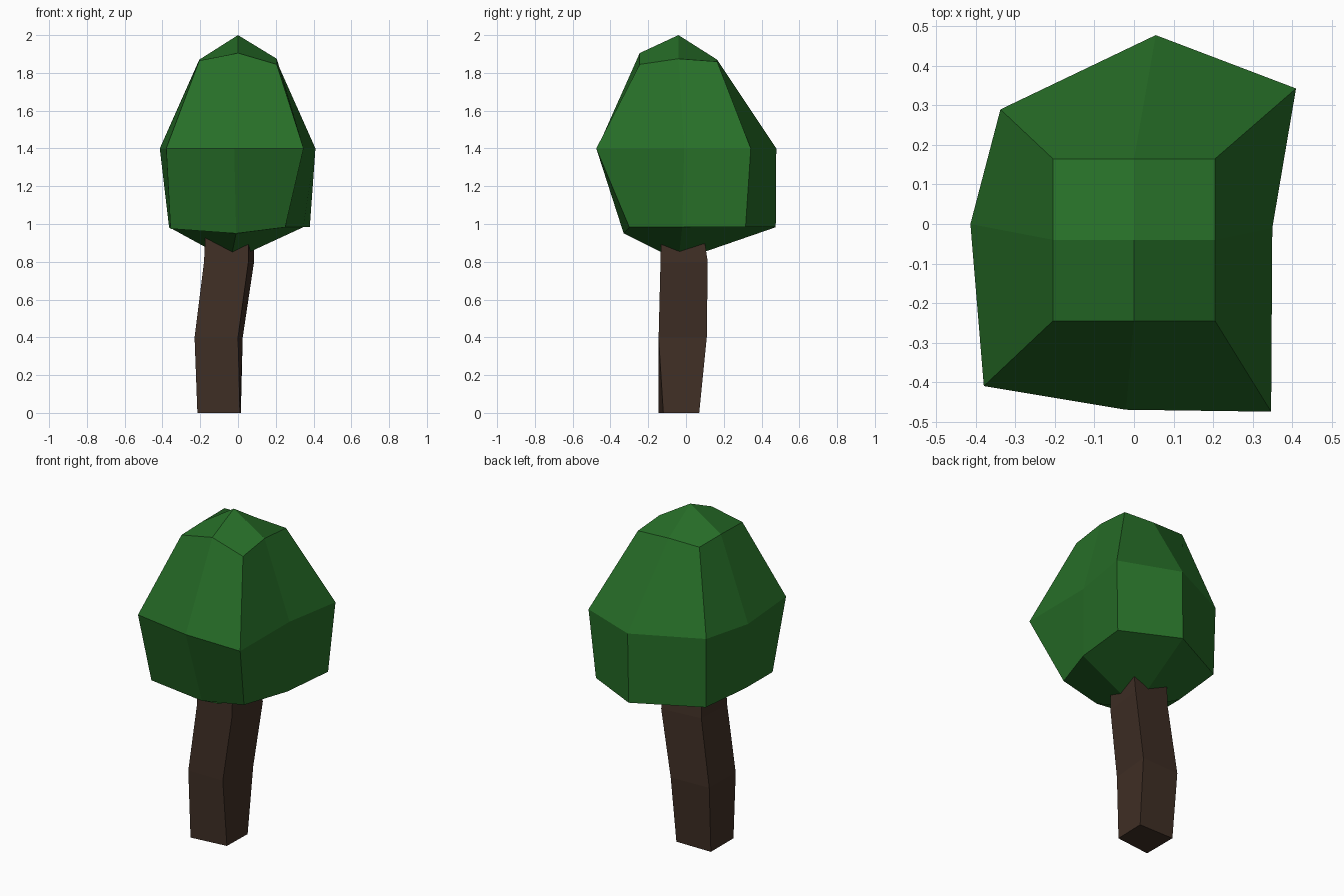
import bpy
import bmesh

# Remove the default cube
default_cube = bpy.data.objects.get("Cube")
if default_cube:
    bpy.data.objects.remove(default_cube, do_unlink=True)


def make_material(name, color):
    mat = bpy.data.materials.new(name)
    mat.use_nodes = True
    mat.diffuse_color = (*color, 1)
    mat.node_tree.nodes["Principled BSDF"].inputs["Base Color"].default_value = (*color, 1)
    return mat


def add_ring(bm, points, heights):
    """Add one cross-section, listed anticlockwise from the front right-hand corner."""
    return [bm.verts.new((x, y, z)) for (x, y), z in zip(points, heights)]


def bridge(bm, lower, upper):
    """Join two cross-sections of equal size with a band of quads."""
    count = len(lower)
    for i in range(count):
        j = (i + 1) % count
        bm.faces.new((lower[i], lower[j], upper[j], upper[i]))


def quad_cap(bm, ring, centre):
    """Close an eight-sided ring with four quads, one for each corner."""
    middle = bm.verts.new(centre)
    for corner in range(0, len(ring), 2):
        bm.faces.new((ring[corner - 1], ring[corner], ring[corner + 1], middle))


def finish(bm, name, material):
    bmesh.ops.recalc_face_normals(bm, faces=bm.faces[:])
    mesh = bpy.data.meshes.new(name)
    bm.to_mesh(mesh)
    bm.free()
    mesh.materials.append(material)
    obj = bpy.data.objects.new(name, mesh)
    bpy.context.collection.objects.link(obj)
    return obj


bark_brown = make_material("bark_brown", (0.052, 0.029, 0.019))
leaf_green = make_material("leaf_green", (0.020, 0.158, 0.021))

# Trunk: four-sided column that leans and twists a little at each section
trunk_sections = {
    0.0: [(-.215, -.145), (.01, -.12), (.015, .07), (-.215, .07)],
    0.4: [(-.23, -.145), (0, -.145), (.025, .11), (-.225, .1)],
    0.8: [(-.18, -.135), (.055, -.135), (.085, .115), (-.165, .09)],
    1.0: [(-.17, -.13), (.055, -.13), (.08, .085), (-.165, .08)],
}
bm = bmesh.new()
rings = [add_ring(bm, points, [z] * len(points)) for z, points in trunk_sections.items()]
for lower, upper in zip(rings, rings[1:]):
    bridge(bm, lower, upper)
bm.faces.new(rings[0])
bm.faces.new(rings[-1])
finish(bm, "trunk", bark_brown)

# Canopy: faceted crown made of three irregular eight-point rings
square = [(-1, -1), (0, -1), (1, -1), (1, 0), (1, 1), (0, 1), (-1, 1), (-1, 0)]
crown_y = -0.04
half_width = 0.205

lower_outline = [(-.357, -.315), (-.01, -.33), (.25, -.3), (.345, -.02),
                 (.38, .315), (.05, .475), (-.33, .283), (-.365, -.05)]
widest_outline = [(-.38, -.41), (-.02, -.47), (.347, -.475), (.35, -.01),
                  (.41, .343), (.055, .478), (-.338, .29), (-.414, 0)]
top_outline = [(x * half_width, crown_y + y * half_width) for x, y in square]

lower_heights = [.975, .95] + [.983] * 6
top_heights = [1.865, 1.905, 1.845, 1.875, 1.86, 1.87, 1.87, 1.87]

bm = bmesh.new()
lower = add_ring(bm, lower_outline, lower_heights)
widest = add_ring(bm, widest_outline, [1.4] * len(square))
top = add_ring(bm, top_outline, top_heights)
bridge(bm, lower, widest)
bridge(bm, widest, top)
quad_cap(bm, top, (0, crown_y, 2))
quad_cap(bm, lower, (crown_y, crown_y, 0.805))
finish(bm, "canopy", leaf_green)
